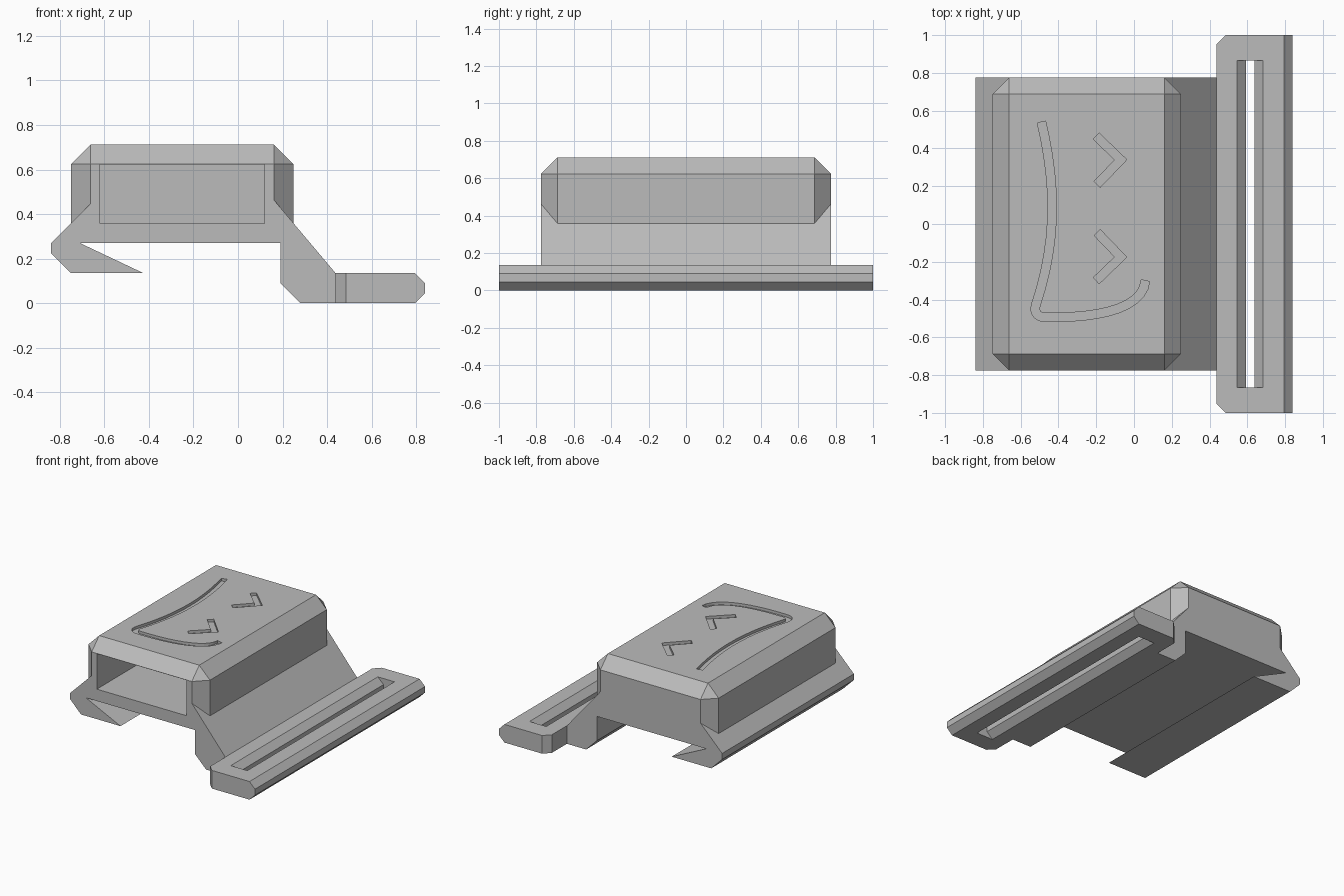
import bpy
import bmesh
from mathutils import Vector
from mathutils.geometry import interpolate_bezier

if "Cube" in bpy.data.objects:
    bpy.data.objects.remove(bpy.data.objects["Cube"], do_unlink=True)

grey = bpy.data.materials.new("plain_grey")
grey.use_nodes = True
grey.diffuse_color = (0.5, 0.5, 0.5, 1)
grey.node_tree.nodes["Principled BSDF"].inputs["Base Color"].default_value = (0.5, 0.5, 0.5, 1)

HALF = 0.775    # half length of the clip
CHAMFER = 0.088
TOP = 0.712


def finish(name, bm):
    bmesh.ops.recalc_face_normals(bm, faces=bm.faces)
    mesh = bpy.data.meshes.new(name)
    bm.to_mesh(mesh)
    bm.free()
    mesh.materials.append(grey)
    obj = bpy.data.objects.new(name, mesh)
    bpy.context.collection.objects.link(obj)
    return obj


def prism(name, outline, axis, low, high):
    """Extrude an outline along y (outline in xz) or z (outline in xy)."""
    bm = bmesh.new()
    place = (lambda a, b: (a, low, b)) if axis == "y" else (lambda a, b: (a, b, low))
    face = bm.faces.new([bm.verts.new(place(a, b)) for a, b in outline])
    moved = bmesh.ops.extrude_face_region(bm, geom=[face])["geom"]
    shift = Vector((0, high - low, 0) if axis == "y" else (0, 0, high - low))
    bmesh.ops.translate(bm, vec=shift, verts=[v for v in moved if isinstance(v, bmesh.types.BMVert)])
    return finish(name, bm)


def rect(x0, x1, y0, y1):
    return [(x0, y0), (x1, y0), (x1, y1), (x0, y1)]


def combine(target, other, operation):
    mod = target.modifiers.new(operation.lower(), "BOOLEAN")
    mod.operation = operation
    mod.solver = "EXACT"
    mod.object = other
    bpy.context.view_layer.objects.active = target
    bpy.ops.object.modifier_apply(modifier=mod.name)
    bpy.data.objects.remove(other, do_unlink=True)


def ribbon(points, width):
    """Outline of a constant-width stroke with mitred corners."""
    pts = [Vector(p) for p in points]
    left, right = [], []
    for i, p in enumerate(pts):
        before = (p - pts[i - 1]).normalized() if i else (pts[1] - p).normalized()
        after = (pts[i + 1] - p).normalized() if i < len(pts) - 1 else before
        along = (before + after).normalized()
        normal = Vector((-along.y, along.x))
        reach = width / 2 / along.dot(after)
        left.append(p + normal * reach)
        right.append(p - normal * reach)
    return [tuple(p) for p in left + right[::-1]]


def bezier(*controls):
    a, b, c, d = (Vector((x, y, 0)) for x, y in controls)
    return [(p.x, p.y) for p in interpolate_bezier(a, b, c, d, 12)]


# Chamfered housing
bm = bmesh.new()
bmesh.ops.create_cube(bm, size=1)
for v in bm.verts:
    v.co = (v.co.x - 0.25, v.co.y * HALF * 2, TOP if v.co.z > 0 else 0.3)
edges = [e for e in bm.edges if max(v.co.z for v in e.verts) > 0.5]
bmesh.ops.bevel(bm, geom=edges, offset=CHAMFER, segments=1, affect="EDGES")
body = finish("clip_body", bm)

# Base with the hook and the sloping shoulder
base_profile = [(-0.84, 0.27), (-0.84, 0.225), (-0.75, 0.135), (-0.425, 0.135),
                (-0.71, 0.27), (0.19, 0.27), (0.19, 0.09), (0.28, 0), (0.5, 0),
                (0.5, 0.135), (0.438, 0.135), (0.16, 0.465), (-0.66, 0.45)]
combine(body, prism("hook_base", base_profile, "y", -HALF, HALF), "UNION")

# Strap bar: outer edge chamfered along its length, inner corners clipped
bar_profile = [(0.438, 0), (0.795, 0), (0.84, 0.045), (0.84, 0.09), (0.795, 0.135), (0.438, 0.135)]
bar = prism("strap_bar", bar_profile, "y", -1, 1)
for side in (-1, 1):
    corner = [(0.438, side * 0.953), (0.485, side), (0.485, side * 1.1),
              (0.3, side * 1.1), (0.3, side * 0.815)]
    combine(bar, prism("corner_cutter", corner, "z", -0.1, 0.3), "DIFFERENCE")
combine(body, bar, "UNION")

# Strap slot, narrow in the middle and flared to both faces
slot = [(0.535, -0.01), (0.593, 0.045), (0.593, 0.09), (0.535, 0.145),
        (0.693, 0.145), (0.638, 0.09), (0.638, 0.045), (0.693, -0.01)]
combine(body, prism("slot_cutter", slot, "y", -0.865, 0.865), "DIFFERENCE")

# Pocket open at the front
combine(body, prism("pocket_cutter", rect(-0.62, 0.12, 0.358, 0.622), "y", -1, 0.64), "DIFFERENCE")

# Engraved strokes on the top: two chevrons and a long curve
chevron = [(-0.2, 0.465), (-0.07, 0.34), (-0.195, 0.21)]
mirrored = [(x, 0.165 - y) for x, y in chevron]
curve = (bezier((-0.49, 0.54), (-0.41, 0.2), (-0.41, -0.1), (-0.52, -0.43))
         + bezier((-0.52, -0.43), (-0.53, -0.47), (-0.51, -0.493), (-0.47, -0.493))[1:]
         + bezier((-0.47, -0.493), (-0.2, -0.5), (0.05, -0.45), (0.06, -0.3))[1:])
for stroke in (chevron, mirrored, curve):
    combine(body, prism("groove_cutter", ribbon(stroke, 0.045), "z", TOP - 0.02, TOP + 0.05), "DIFFERENCE")
